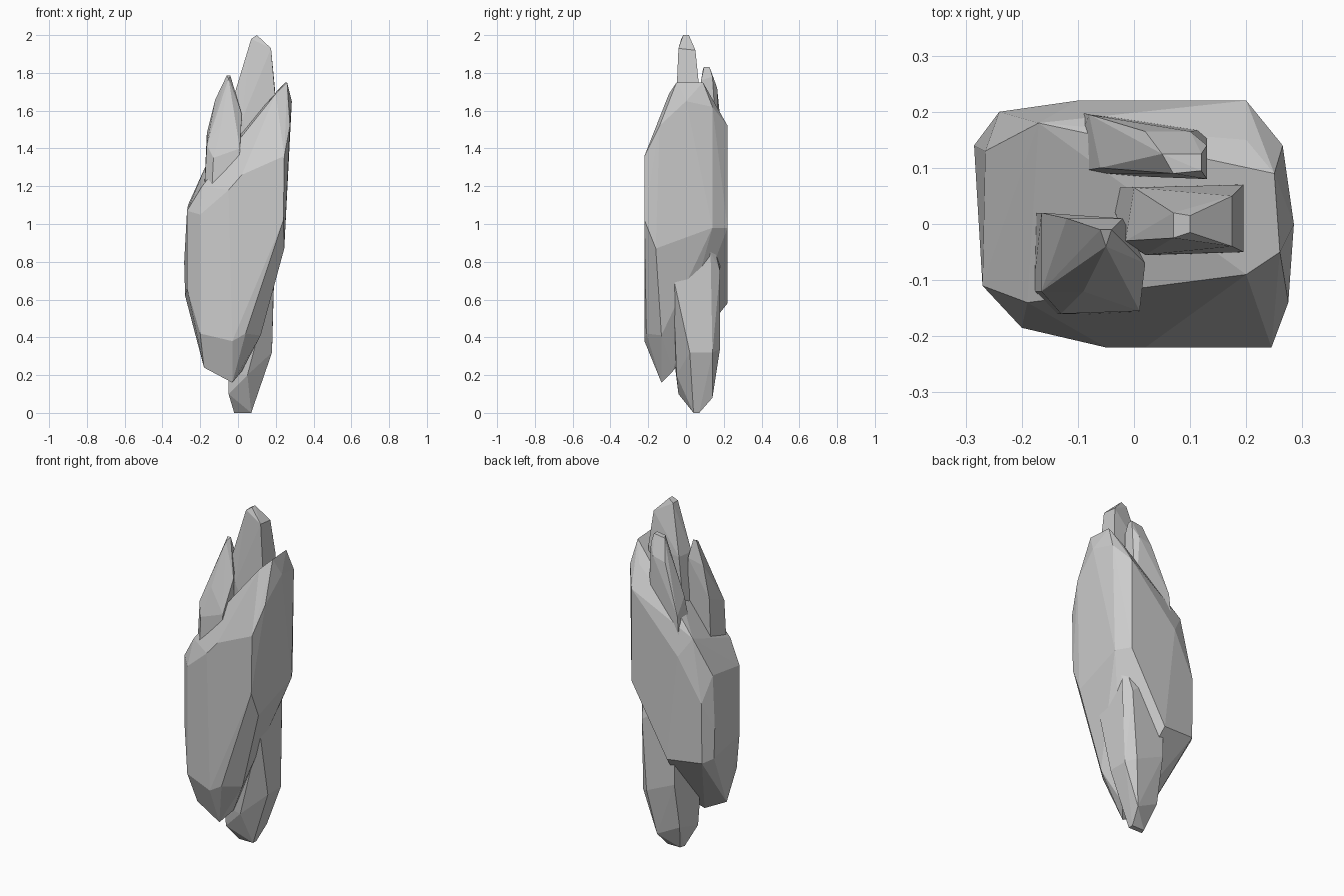
import bpy, bmesh, math


def shard(name, points):
    """Faceted crystal: convex hull of a few corner points."""
    bm = bmesh.new()
    for p in points:
        bm.verts.new(p)
    res = bmesh.ops.convex_hull(bm, input=bm.verts[:])
    loose = list({g for g in res["geom_interior"] + res["geom_unused"]
                  if isinstance(g, bmesh.types.BMVert) and g.is_valid})
    loose = [v for v in loose if not v.link_faces]
    bmesh.ops.delete(bm, geom=loose, context='VERTS')
    bmesh.ops.dissolve_limit(bm, angle_limit=math.radians(4),
                             verts=bm.verts[:], edges=bm.edges[:])
    bmesh.ops.recalc_face_normals(bm, faces=bm.faces[:])
    me = bpy.data.meshes.new(name)
    bm.to_mesh(me)
    bm.free()
    ob = bpy.data.objects.new(name, me)
    bpy.context.collection.objects.link(ob)
    return ob


# Large main crystal with slanted top and undercut right side
shard("main_crystal", [
    # front
    (-0.05, -0.22, 1.18), (0.02, -0.22, 1.26), (0.245, -0.22, 1.36), (0.24, -0.22, 1.02),
    (-0.03, -0.22, 0.38), (0.04, -0.21, 0.42), (-0.2, -0.185, 1.05), (-0.2, -0.185, 0.42),
    # lower tip
    (-0.18, -0.12, 0.24), (-0.03, -0.13, 0.16), (0.02, -0.07, 0.22), (0.12, -0.13, 0.41),
    # left side
    (-0.27, -0.11, 1.07), (-0.27, -0.11, 0.66), (-0.285, 0.14, 0.8), (-0.28, 0.14, 0.62),
    (-0.265, 0.13, 1.1), (-0.24, 0.2, 0.95), (-0.24, 0.195, 0.6),
    # back
    (-0.1, 0.22, 1.2), (0.2, 0.22, 1.52), (0.2, 0.22, 0.98), (-0.03, 0.22, 0.58),
    # right side
    (0.245, -0.16, 0.87), (0.25, 0.14, 0.98), (0.275, -0.14, 1.52), (0.285, 0.0, 1.65),
    (0.265, 0.14, 1.62),
    # slanted top rim
    (0.26, -0.05, 1.75), (0.25, 0.09, 1.75), (0.2, -0.09, 1.69), (0.2, 0.15, 1.64),
    (-0.19, -0.14, 1.2), (-0.17, 0.18, 1.31),
])

# Lower crystal reaching the ground
shard("lower_crystal", [
    (-0.02, 0.04, 0), (0.07, 0.04, 0), (0.07, 0.07, 0), (-0.01, 0.07, 0),
    (-0.05, -0.04, 0.1), (-0.05, -0.055, 0.22), (0.05, -0.05, 0.2), (-0.05, 0.13, 0.15),
    (0.09, 0.14, 0.08), (0.18, 0.02, 0.32), (0.18, 0.14, 0.32), (0.13, 0.18, 0.34),
    (-0.05, 0.18, 0.42), (0.19, -0.07, 0.73), (0.195, 0.13, 0.85), (0.16, 0.18, 0.75),
    (-0.05, 0.18, 0.9), (-0.05, -0.06, 0.9), (0.19, -0.06, 1.0), (0.19, 0.12, 1.0),
])

# Tallest centre crystal
shard("centre_crystal", [
    (-0.05, 0.065, 1.2), (-0.02, -0.03, 1.2), (0.19, -0.055, 1.2), (0.195, 0.08, 1.2),
    (-0.015, -0.03, 1.7), (0.0, 0.065, 1.7), (0.02, -0.055, 1.55), (0.195, -0.05, 1.7),
    (0.195, 0.07, 1.72), (0.175, -0.04, 1.93), (0.175, 0.05, 1.92),
    (0.07, -0.025, 1.98), (0.07, 0.02, 1.98), (0.1, -0.015, 2.0), (0.1, 0.015, 2.0),
])

# Small front left crystal
shard("left_crystal", [
    (-0.18, 0.02, 1.1), (-0.02, 0.01, 1.1), (0.0, -0.16, 1.15), (-0.14, -0.16, 1.15),
    (-0.18, -0.12, 1.15), (-0.165, 0.02, 1.48), (-0.165, -0.12, 1.42), (-0.13, -0.16, 1.35),
    (0.01, -0.155, 1.4), (0.02, -0.07, 1.58), (-0.02, 0.01, 1.68), (-0.12, 0.01, 1.66),
    (-0.09, -0.12, 1.52), (-0.06, -0.01, 1.785), (-0.04, -0.01, 1.785), (-0.05, -0.04, 1.77),
])

# Small leaning back crystal
shard("back_crystal", [
    (-0.1, 0.2, 1.2), (-0.12, 0.09, 1.2), (0.13, 0.08, 1.3), (0.13, 0.17, 1.3),
    (-0.08, 0.195, 1.42), (-0.06, 0.1, 1.5), (0.02, 0.165, 1.7), (0.1, 0.165, 1.72),
    (0.13, 0.14, 1.78), (0.13, 0.08, 1.76), (0.05, 0.125, 1.82), (0.07, 0.09, 1.82),
    (0.12, 0.125, 1.83), (0.12, 0.095, 1.83),
])
